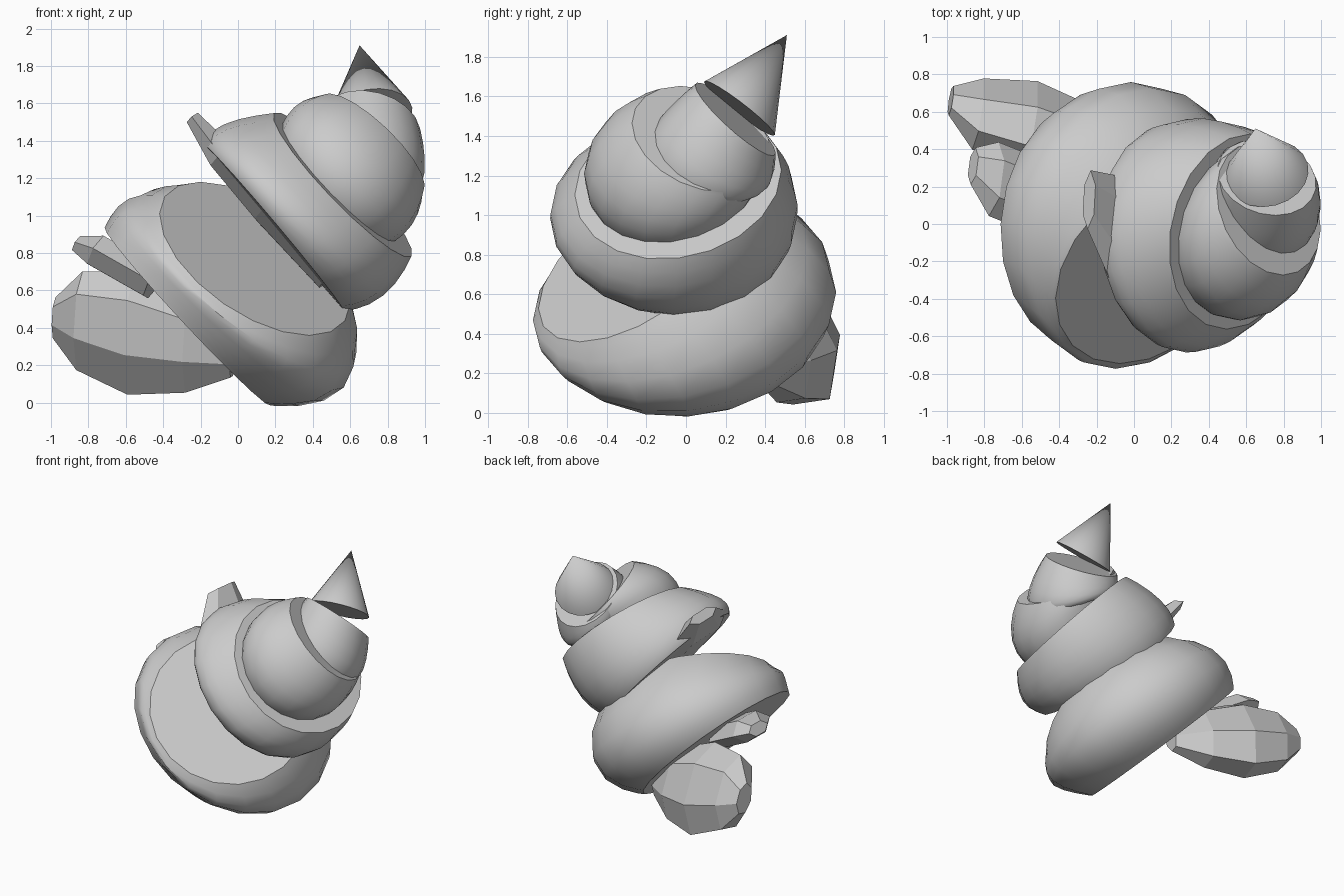
import bpy, bmesh, math
from mathutils import Vector

if "Cube" in bpy.data.objects:
    bpy.data.objects.remove(bpy.data.objects["Cube"])


def loft(name, rings, sides, squash=1.0, smooth=True, start=0.0, ref=(0, 1, 0)):
    """Skin a list of (centre, normal, radius) rings and cap both ends."""
    bm = bmesh.new()
    loops = []
    for c, n, r in rings:
        c, n, ref = Vector(c), Vector(n).normalized(), Vector(ref)
        u = (ref - n * n.dot(ref)).normalized()
        v = n.cross(u)
        if r < 1e-4:
            loops.append([bm.verts.new(c)])
            continue
        angles = [start + math.tau * i / sides for i in range(sides)]
        loops.append([bm.verts.new(c + r * (squash * math.cos(a) * u + math.sin(a) * v))
                      for a in angles])
    for a, b in zip(loops, loops[1:]):
        for i in range(sides):
            j = (i + 1) % sides
            if len(b) == 1:
                bm.faces.new((a[i], a[j], b[0]))
            else:
                bm.faces.new((a[i], a[j], b[j], b[i]))
    for end in (loops[0], loops[-1]):
        if len(end) > 2:
            bm.faces.new(end)
    bmesh.ops.recalc_face_normals(bm, faces=bm.faces)
    me = bpy.data.meshes.new(name)
    bm.to_mesh(me)
    bm.free()
    ob = bpy.data.objects.new(name, me)
    bpy.context.collection.objects.link(ob)
    if smooth:
        bpy.ops.object.select_all(action='DESELECT')
        ob.select_set(True)
        bpy.context.view_layer.objects.active = ob
        bpy.ops.object.shade_smooth_by_angle(angle=math.radians(35))
    return ob


def whorl(name, low, mid, top, steps=8):
    """Bulging drum passing through three tilted circles."""
    rings = []
    for k in range(steps + 1):
        t = 0.5 - 0.5 * math.cos(math.pi * k / steps)
        w = ((1 - t) * (1 - 2 * t), 4 * t * (1 - t), t * (2 * t - 1))
        c = sum((Vector(p[0]) * f for p, f in zip((low, mid, top), w)), Vector())
        n = sum((Vector(p[1]) * f for p, f in zip((low, mid, top), w)), Vector())
        r = sum(p[2] * f for p, f in zip((low, mid, top), w))
        rings.append((c, n, r))
    return loft(name, rings, 20)


# Shell whorls, from the large base to the small top
whorl("base_whorl",
      ((-0.27, 0.0, 0.46), (0.73, -0.06, 0.68), 0.65),
      ((-0.01, -0.02, 0.585), (0.64, -0.22, 0.73), 0.765),
      ((0.09, -0.24, 0.77), (0.49, -0.5, 0.71), 0.585))
whorl("second_whorl",
      ((0.19, -0.06, 0.935), (0.76, 0.04, 0.64), 0.58),
      ((0.35, -0.06, 1.03), (0.73, -0.05, 0.68), 0.625),
      ((0.56, -0.04, 1.165), (0.71, -0.17, 0.68), 0.53))
whorl("third_whorl",
      ((0.5, -0.07, 1.13), (0.71, -0.1, 0.69), 0.41),
      ((0.615, -0.05, 1.265), (0.7, 0.06, 0.7), 0.445),
      ((0.72, 0.08, 1.385), (0.66, 0.3, 0.69), 0.37))
whorl("fourth_whorl",
      ((0.69, 0.1, 1.28), (0.6, 0.35, 0.7), 0.31),
      ((0.71, 0.16, 1.34), (0.45, 0.5, 0.74), 0.32),
      ((0.71, 0.25, 1.485), (0.2, 0.65, 0.72), 0.27))

# Pointed tip
axis = (-0.13, 0.6, 0.78)
loft("tip_cone", [((0.71, 0.27, 1.54), axis, 0.225), ((0.65, 0.51, 1.91), axis, 0)], 20)

# Faceted lumps poking out of the whorl undersides
axis = (-0.95, 0.2, 0.1)
loft("large_lump", [((-0.03, 0.38, 0.24), axis, 0.12), ((-0.26, 0.45, 0.3), axis, 0.28),
                    ((-0.56, 0.53, 0.36), axis, 0.36), ((-0.84, 0.59, 0.43), axis, 0.29),
                    ((-0.98, 0.66, 0.45), axis, 0.12)],
     7, 0.6, False, 0.39, (0, 0.88, 0.4))
axis = (-0.85, 0.15, 0.5)
loft("side_lump", [((-0.45, 0.12, 0.64), axis, 0.1), ((-0.75, 0.24, 0.81), axis, 0.1),
                   ((-0.86, 0.31, 0.85), axis, 0.05)], 6, 2.0, False)
# Thin plate lying against the second whorl's underside
axis = (-0.64, 0.08, 0.76)
loft("upper_lump", [((0.47, -0.08, 0.64), axis, 0.05), ((0.15, -0.08, 1.02), axis, 0.08),
                    ((-0.08, -0.06, 1.31), axis, 0.09), ((-0.24, 0.13, 1.52), axis, 0.045)],
     6, 3.5, False)
